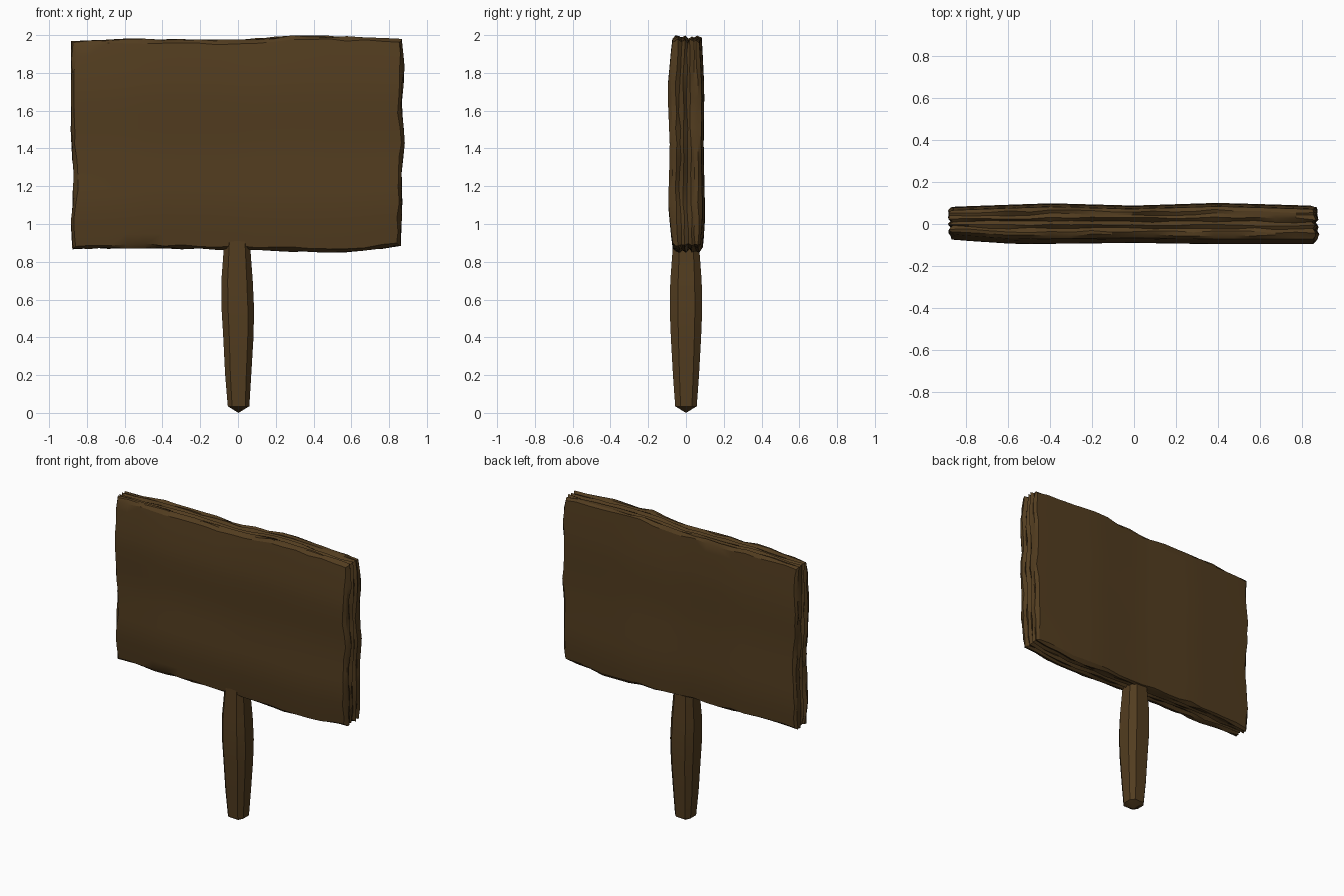
import bpy, bmesh, math, random
from mathutils import Vector

if "Cube" in bpy.data.objects:
    bpy.data.objects.remove(bpy.data.objects["Cube"])

random.seed(4)

wood = bpy.data.materials.new("dark_wood")
wood.diffuse_color = (0.085, 0.046, 0.014, 1)
wood.use_nodes = True
wood.node_tree.nodes["Principled BSDF"].inputs["Base Color"].default_value = wood.diffuse_color


def interp(points, t):
    """Piecewise linear curve through (t, value) pairs."""
    if t <= points[0][0]:
        return points[0][1]
    for (a, va), (b, vb) in zip(points, points[1:]):
        if t <= b:
            return va + (vb - va) * (t - a) / (b - a)
    return points[-1][1]


def finish(bm, name, angle):
    bmesh.ops.recalc_face_normals(bm, faces=bm.faces)
    mesh = bpy.data.meshes.new(name)
    bm.to_mesh(mesh)
    bm.free()
    ob = bpy.data.objects.new(name, mesh)
    bpy.context.collection.objects.link(ob)
    mesh.materials.append(wood)
    bpy.ops.object.select_all(action='DESELECT')
    ob.select_set(True)
    bpy.context.view_layer.objects.active = ob
    bpy.ops.object.shade_smooth_by_angle(angle=math.radians(angle))


# Board outline and thickness curves
TOP = [(-.88, 1.968), (-.58, 1.982), (0, 1.976), (.3, 2.0), (.55, 1.996), (.87, 1.98)]
BOTTOM = [(-.88, .866), (-.5, .87), (-.1, .862), (.3, .852), (.55, .847), (.87, .878)]
LEFT = [(.87, -.877), (1.0, -.886), (1.23, -.872), (1.5, -.886), (1.96, -.884)]
RIGHT = [(.88, .862), (1.05, .872), (1.25, .866), (1.43, .884), (1.62, .866),
         (1.8, .884), (1.97, .868)]
FRONT_X = [(-.88, -.068), (-.55, -.09), (0, -.084), (.4, -.09), (.87, -.09)]
BACK_X = [(-.88, .083), (-.4, .1), (0, .089), (.4, .102), (.87, .088)]
FRONT_Z = [(.87, .02), (1.1, -.004), (1.4, .005), (1.7, -.008), (1.97, .018)]
BACK_Z = [(.87, -.012), (1.05, 0), (1.4, -.008), (1.7, -.004), (1.97, -.018)]

# Board: box lattice whose rim is split into ragged grain ridges
NX, NY, NZ = 18, 9, 14
RIDGE = [.02, .006, .0, .016, .003, .018, .0, .008, .004, .018]
grain = {}


def ragged(side, along, j):
    key = (side, along, j)
    if key not in grain:
        grain[key] = random.uniform(-.006, .009)
    return max(0, RIDGE[j] + grain[key])


def board_point(i, j, k):
    u, v, w = i / NX, j / NY, k / NZ
    x, z = -.88 + 1.75 * u, .87 + 1.1 * w
    lo, hi = interp(LEFT, z), interp(RIGHT, z)
    bot, top = interp(BOTTOM, x), interp(TOP, x)
    yf = interp(FRONT_X, x) + interp(FRONT_Z, z)
    yb = interp(BACK_X, x) + interp(BACK_Z, z)
    p = Vector((lo + (hi - lo) * u, yf + (yb - yf) * v, bot + (top - bot) * w))
    if i == 0:
        p.x += ragged("left", k, j)
    if i == NX:
        p.x -= ragged("right", k, j)
    if k == 0:
        p.z += ragged("bottom", i, j)
    if k == NZ:
        p.z -= ragged("top", i, j)
    if 0 < j < NY and (i in (0, NX) or k in (0, NZ)):
        p.y += random.uniform(-.005, .005)
    return p


bm = bmesh.new()
verts = {}


def vert(i, j, k):
    if (i, j, k) not in verts:
        verts[i, j, k] = bm.verts.new(board_point(i, j, k))
    return verts[i, j, k]


def skin(na, nb, place):
    for a in range(na):
        for b in range(nb):
            bm.faces.new([vert(*place(a + s, b + t)) for s, t in ((0, 0), (1, 0), (1, 1), (0, 1))])


for end in (0, 1):
    skin(NX, NZ, lambda a, b: (a, end * NY, b))
    skin(NX, NY, lambda a, b: (a, b, end * NZ))
    skin(NY, NZ, lambda a, b: (end * NX, a, b))
finish(bm, "sign_board", 25)

# Post: chamfered square section, swelling in the middle, blunt pointed foot
bm = bmesh.new()
SECTIONS = [(.035, .057, .003), (.2, .069, .001), (.4, .08, .002), (.55, .086, -.001),
            (.7, .083, -.005), (.9, .068, -.005), (1.0, .066, -.004)]
CORNERS = [(1, .55), (.58, 1), (-.6, 1), (-1, .5), (-1, -.55), (-.6, -1), (.62, -1), (1, -.5)]
rings = [[bm.verts.new((cx + r * x, r * y, z)) for x, y in CORNERS] for z, r, cx in SECTIONS]
for r0, r1 in zip(rings, rings[1:]):
    for n in range(8):
        m = (n + 1) % 8
        bm.faces.new((r0[n], r0[m], r1[m], r1[n]))
bm.faces.new(rings[-1])
tip = bm.verts.new((.002, 0, 0))
for n in range(8):
    bm.faces.new((rings[0][n], rings[0][(n + 1) % 8], tip))
finish(bm, "post", 25)
